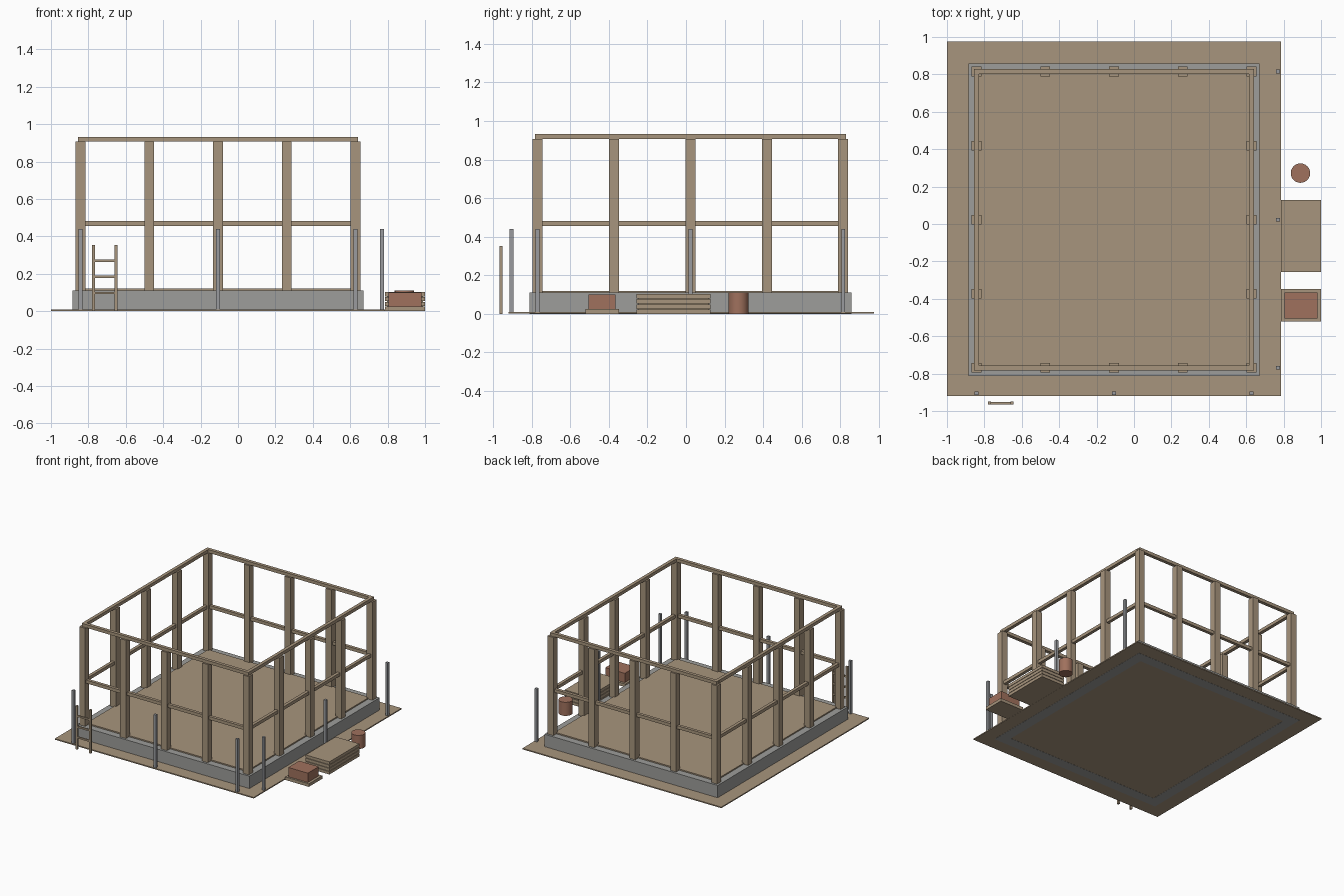
import bpy, bmesh
from mathutils import Matrix

cube = bpy.data.objects.get("Cube")
if cube:
    bpy.data.objects.remove(cube, do_unlink=True)


def material(name, rgb):
    m = bpy.data.materials.new(name)
    m.use_nodes = True
    m.diffuse_color = (*rgb, 1)
    m.node_tree.nodes["Principled BSDF"].inputs["Base Color"].default_value = (*rgb, 1)
    return m


TIMBER = material("timber tan", (0.39, 0.30, 0.205))
CONCRETE = material("concrete grey", (0.34, 0.34, 0.325))
STEEL = material("steel grey", (0.32, 0.33, 0.345))
CLAY = material("clay red", (0.35, 0.165, 0.11))


def add_object(name, bm, mat):
    mesh = bpy.data.meshes.new(name)
    bm.to_mesh(mesh)
    bm.free()
    mesh.materials.append(mat)
    ob = bpy.data.objects.new(name, mesh)
    bpy.context.collection.objects.link(ob)
    return ob


def boxes(name, mat, spans):
    """One object made of boxes, each given as (x range, y range, z range)."""
    bm = bmesh.new()
    for span in spans:
        centre = [(a + b) / 2 for a, b in span]
        size = [b - a for a, b in span]
        bmesh.ops.create_cube(bm, size=1, matrix=Matrix.Translation(centre) @ Matrix.Diagonal((*size, 1)))
    return add_object(name, bm, mat)


def around(c, width):
    return (c - width / 2, c + width / 2)


# Post grid shared by the footing, frame and stakes
CX, CY = -0.107, 0.023
HX, HY = 0.735, 0.792
XS = [CX + HX * i / 2 for i in range(-2, 3)]
YS = [CY + HY * i / 2 for i in range(-2, 3)]


def frame_ring(name, mat, width, z, overhang):
    """Rectangular ring of four bars along the post lines."""
    long_x = (XS[0] - overhang, XS[-1] + overhang)
    short_y = (YS[0] + width / 2, YS[-1] - width / 2)
    spans = [(long_x, around(y, width), z) for y in (YS[0], YS[-1])]
    spans += [(around(x, width), short_y, z) for x in (XS[0], XS[-1])]
    return boxes(name, mat, spans)


# Ground, footing and floor
boxes("ground_sheet", TIMBER, [((-1, 0.785), (-0.92, 0.975), (0.001, 0.01))])
frame_ring("footing", CONCRETE, 0.086, (0, 0.11), 0.043)
boxes("floor_deck", TIMBER, [((XS[0] + 0.012, XS[-1] - 0.012), (YS[0] + 0.012, YS[-1] - 0.012), (0.09, 0.12))])

# Timber frame
posts = [(around(x, 0.052), around(y, 0.052), (0.11, 0.906))
         for i, x in enumerate(XS) for j, y in enumerate(YS)
         if i in (0, 4) or j in (0, 4)]
boxes("wall_posts", TIMBER, posts)
frame_ring("middle_rails", TIMBER, 0.025, (0.455, 0.481), 0.0125)
frame_ring("top_rails", TIMBER, 0.027, (0.906, 0.932), 0.0125)

# Steel stakes along the front and right sides
stakes = [(x, -0.905) for x in XS[::2]] + [(0.77, y) for y in YS[::2]]
boxes("stakes", STEEL, [(around(x, 0.02), around(y, 0.02), (0.005, 0.44)) for x, y in stakes])

# Ladder
ladder = [(around(x, 0.015), (-0.966, -0.95), (0, 0.353)) for x in (-0.773, -0.652)]
ladder += [((-0.773, -0.652), (-0.964, -0.952), around(z, 0.013)) for z in (0.097, 0.183, 0.27)]
boxes("ladder", TIMBER, ladder)

# Plank stack with narrow gaps between layers
planks = []
for i in range(4):
    z = 0.0265 * i
    planks.append(((0.787, 1.0), (-0.257, 0.128), (z, z + 0.023)))
    if i < 3:
        planks.append(((0.797, 0.99), (-0.247, 0.118), (z + 0.023, z + 0.0265)))
boxes("plank_stack", TIMBER, planks)

# Brick pallet
boxes("pallet", TIMBER, [((0.787, 1.0), (-0.52, -0.347), (0, 0.025))])
boxes("brick_stack", CLAY, [((0.805, 0.98), (-0.505, -0.365), (0.025, 0.1))])

# Barrel
bm = bmesh.new()
bmesh.ops.create_cone(bm, cap_ends=True, segments=24, radius1=0.052, radius2=0.052, depth=0.11,
                      matrix=Matrix.Translation((0.89, 0.272, 0.055)))
barrel = add_object("barrel", bm, CLAY)
bpy.ops.object.select_all(action="DESELECT")
barrel.select_set(True)
bpy.context.view_layer.objects.active = barrel
bpy.ops.object.shade_smooth_by_angle()
